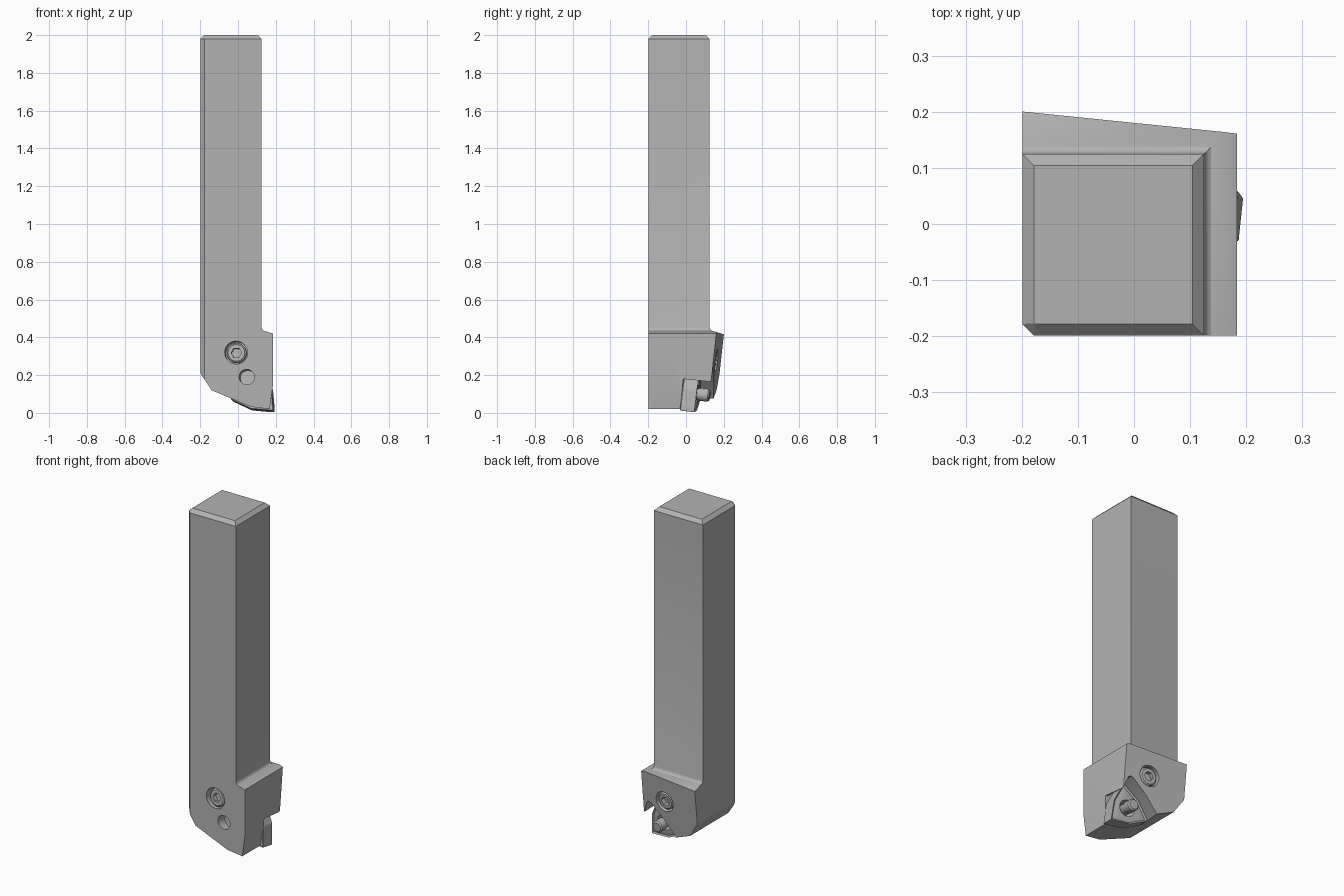
import bpy, bmesh, math
from mathutils import Vector

if "Cube" in bpy.data.objects:
    bpy.data.objects.remove(bpy.data.objects["Cube"])

steel = bpy.data.materials.new("steel_grey")
steel.diffuse_color = (0.45, 0.45, 0.45, 1)
steel.use_nodes = True
steel.node_tree.nodes["Principled BSDF"].inputs["Base Color"].default_value = steel.diffuse_color

# Tilted working frame: plane through the cutting face, d measured along its normal
N = Vector((0.105, 1, -0.11)).normalized()


def at(u, v, d):
    return Vector((u, 0.064 - 0.105 * u + 0.11 * v, v)) + N * d


def finish(name, bm, smooth=True):
    bmesh.ops.recalc_face_normals(bm, faces=bm.faces)
    me = bpy.data.meshes.new(name)
    bm.to_mesh(me)
    bm.free()
    me.materials.append(steel)
    ob = bpy.data.objects.new(name, me)
    bpy.context.collection.objects.link(ob)
    if smooth:
        shade(ob)
    return ob


def shade(ob):
    bpy.ops.object.select_all(action='DESELECT')
    ob.select_set(True)
    bpy.context.view_layer.objects.active = ob
    bpy.ops.object.shade_smooth_by_angle(angle=math.radians(25))


def loft(name, rings, closed=False):
    """Skin rings of points; cap the ends, or join last to first."""
    bm = bmesh.new()
    vs = [[bm.verts.new(p) for p in r] for r in rings]
    n = len(rings[0])
    pairs = list(zip(vs, vs[1:])) + ([(vs[-1], vs[0])] if closed else [])
    for a, b in pairs:
        for i in range(n):
            j = (i + 1) % n
            bm.faces.new((a[i], a[j], b[j], b[i]))
    if not closed:
        bm.faces.new(vs[0])
        bm.faces.new(vs[-1])
    return finish(name, bm)


def circle(u, v, d, r, n=32):
    return [at(u + r * math.cos(2 * math.pi * i / n),
               v + r * math.sin(2 * math.pi * i / n), d) for i in range(n)]


def rod(name, u, v, steps, n=32):
    return loft(name, [circle(u, v, d, r, n) for d, r in steps])


def cut(ob, *cutters):
    for c in cutters:
        m = ob.modifiers.new("cut", 'BOOLEAN')
        m.operation, m.object, m.solver = 'DIFFERENCE', c, 'EXACT'
        bpy.context.view_layer.objects.active = ob
        bpy.ops.object.modifier_apply(modifier=m.name)
        bpy.data.objects.remove(c)
    shade(ob)


# Shank: square bar with small flare at its foot and chamfered top
def shank_ring(z, out, inset=0.0, ch=0.021):
    lo, hi = -0.199 + inset, 0.125 + out - inset
    return [Vector(p) for p in ((lo + ch, lo, z), (hi, lo, z), (hi, hi, z),
                                (lo, hi, z), (lo, lo + ch, z))]


loft("shank", [shank_ring(0.433, 0.016), shank_ring(0.437, 0.008),
               shank_ring(0.443, 0.003), shank_ring(0.453, 0),
               shank_ring(1.979, 0), shank_ring(2.0, 0, 0.021, 0.001)])

# Head: block trimmed by planes
bm = bmesh.new()
bmesh.ops.create_cube(bm, size=1)
for v in bm.verts:
    v.co = Vector((-0.199 if v.co.x < 0 else 0.184,
                   -0.199 if v.co.y < 0 else 0.4,
                   0.0 if v.co.z < 0 else 0.435))


def trim(point, normal):
    r = bmesh.ops.bisect_plane(bm, geom=bm.verts[:] + bm.edges[:] + bm.faces[:],
                               plane_co=point, plane_no=normal, clear_outer=True)
    edges = [e for e in r['geom_cut'] if isinstance(e, bmesh.types.BMEdge)]
    if edges:
        bmesh.ops.edgeloop_fill(bm, edges=edges)


trim((0.137, 0, 0.435), (0.3, 0, 1))           # sloped shoulders
trim((0, 0.137, 0.435), (0, 0.3, 1))
trim((-0.178, -0.199, 0), (-1, -1, 0))         # front corner chamfer
trim(at(0, 0, 0.069), N)                       # tilted rear face
lower = [(-0.199, 0.21), (-0.14, 0.12), (0.07, 0.032), (0.168, 0.02), (0.184, 0.14)]
for (x0, z0), (x1, z1) in zip(lower, lower[1:]):
    trim((x0, 0, z0), (z1 - z0, 0, x0 - x1))
head = finish("head", bm, False)

# Insert pocket with corner relief, screw counterbores and blind front hole
pocket = [(0.3, 0.165), (0.178, 0.172), (0.158, 0.225), (0.15, 0.245), (0.132, 0.252),
          (0.112, 0.24), (0.03, 0.168), (-0.05, 0.075), (-0.07, -0.2), (0.3, -0.2)]
SU, SV = 0.021, 0.287
cut(head,
    loft("pocket_cutter", [[at(u, v, d) for u, v in pocket] for d in (-0.078, 0.25)]),
    rod("front_bore_cutter", SU, SV, [(-0.4, 0.06), (-0.255, 0.06)]),
    rod("rear_bore_cutter", SU, SV, [(0.03, 0.06), (0.25, 0.06)]),
    rod("hole_cutter", 0.075, 0.16, [(-0.4, 0.04), (-0.22, 0.04)]))

# Clamp screw ends with hexagonal sockets
for name, base, top, s in (("front_screw", -0.25, -0.284, -1), ("rear_screw", 0.025, 0.064, 1)):
    screw = rod(name, SU, SV, [(base, 0.052), (top - s * 0.008, 0.052), (top, 0.044)])
    cut(screw, rod("socket_cutter", SU, SV, [(top - s * 0.025, 0.028), (top + s * 0.05, 0.028)], 6))

# Insert: three-cornered trigon plate with rim groove and centre hole
CU, CV, R, COUNT = 0.099, 0.099, 0.088, 72


def trigon(d, scale=1.0):
    pts = []
    for i in range(COUNT):
        a = 2 * math.pi * i / COUNT
        c = max(math.cos(a - math.radians(-45 + 120 * k + s)) for k in range(3) for s in (-50, 50))
        r = min(R / c, 0.134) * scale
        pts.append(at(CU + r * math.cos(a), CV + r * math.sin(a), d))
    return pts


loft("insert", [trigon(-0.078, 0.96), trigon(-0.074), trigon(0), trigon(-0.006, 0.9),
                trigon(-0.003, 0.78), circle(CU, CV, -0.003, 0.047, COUNT),
                circle(CU, CV, -0.078, 0.045, COUNT)], closed=True)

# Clamp pin through the insert
rod("clamp_pin", CU, CV, [(-0.085, 0.03), (0.0, 0.03), (0.01, 0.034), (0.054, 0.034), (0.062, 0.027)])
